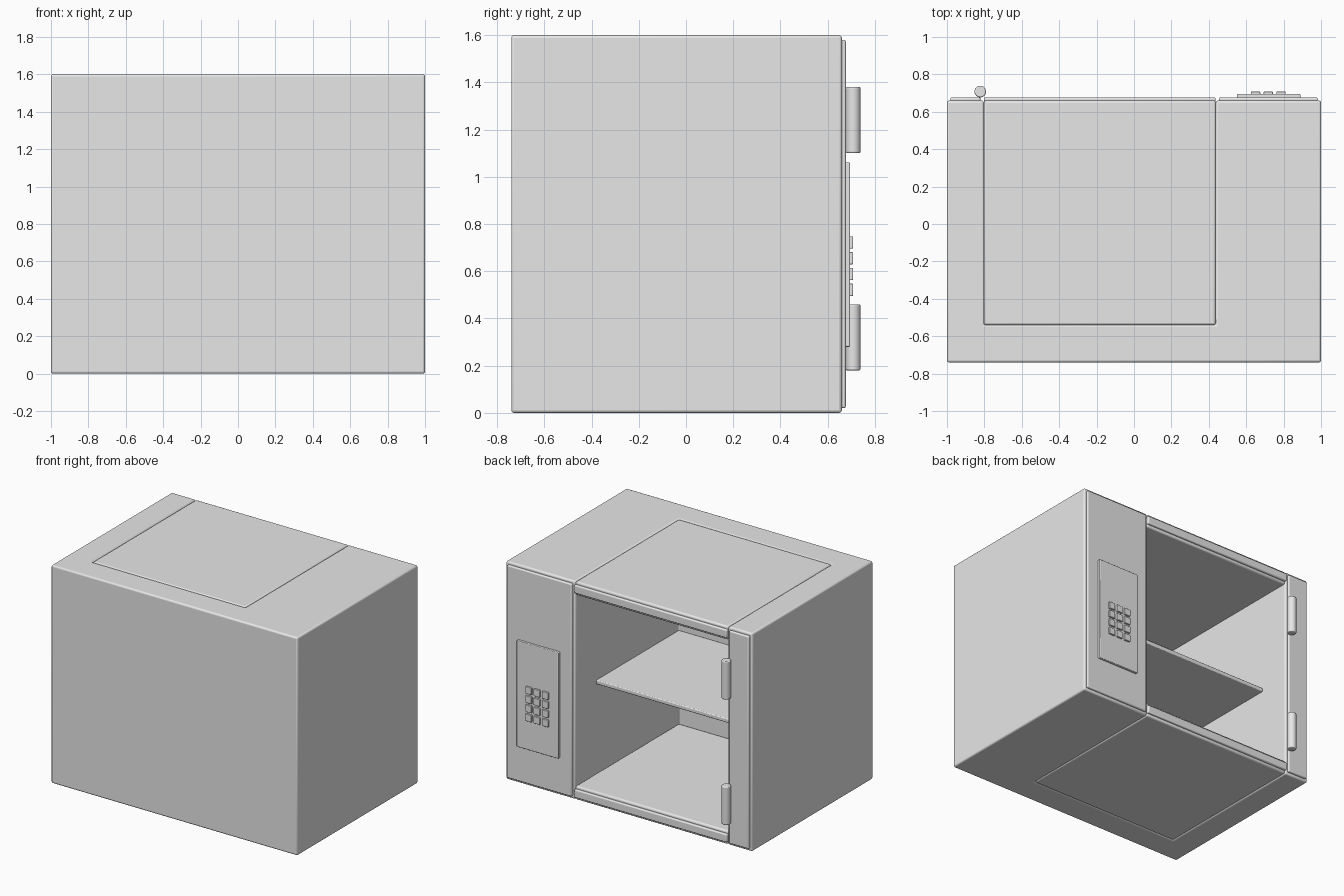
import bpy
import bmesh
import math
from mathutils import Vector

old = bpy.data.objects.get("Cube")
if old:
    bpy.data.objects.remove(old, do_unlink=True)

grey = bpy.data.materials.new("plain grey")
grey.use_nodes = True
COLOR = (0.8, 0.8, 0.8, 1)
grey.diffuse_color = COLOR
grey.node_tree.nodes["Principled BSDF"].inputs["Base Color"].default_value = COLOR


def finish(name, bm, bevel):
    bmesh.ops.recalc_face_normals(bm, faces=bm.faces)
    mesh = bpy.data.meshes.new(name)
    bm.to_mesh(mesh)
    bm.free()
    mesh.materials.append(grey)
    obj = bpy.data.objects.new(name, mesh)
    bpy.context.collection.objects.link(obj)
    mod = obj.modifiers.new("rounded edges", "BEVEL")
    mod.width = bevel
    mod.segments = 3
    mod.limit_method = "ANGLE"
    mod.angle_limit = math.radians(40)
    bpy.ops.object.select_all(action="DESELECT")
    obj.select_set(True)
    bpy.context.view_layer.objects.active = obj
    bpy.ops.object.shade_smooth_by_angle(angle=math.radians(35))
    return obj


def prism(name, outline, z0, z1, bevel):
    bm = bmesh.new()
    base = bm.faces.new([bm.verts.new((x, y, z0)) for x, y in outline])
    grown = bmesh.ops.extrude_face_region(bm, geom=[base])["geom"]
    bmesh.ops.translate(bm, vec=Vector((0, 0, z1 - z0)),
                        verts=[v for v in grown if isinstance(v, bmesh.types.BMVert)])
    return finish(name, bm, bevel)


def box(name, x, y, z, bevel):
    outline = [(x[0], y[0]), (x[1], y[0]), (x[1], y[1]), (x[0], y[1])]
    return prism(name, outline, z[0], z[1], bevel)


# Main dimensions
H = 1.6
BACK, FACE, TRIM = -0.74, 0.66, 0.677
LEFT, RIGHT = 0.437, -0.803     # chamber side walls
DEEP = -0.54                    # chamber rear wall

# Side walls and rear wall in one piece
prism("safe_body", [(-1, BACK), (1, BACK), (1, FACE), (LEFT, FACE), (LEFT, DEEP),
                    (RIGHT, DEEP), (RIGHT, FACE), (-1, FACE)], 0, H, 0.012)

# Roof and floor slabs, each with its trim strip
for name, z0 in (("floor", 0), ("roof", H - 0.1)):
    box(name + "_slab", (RIGHT, LEFT), (DEEP, FACE), (z0, z0 + 0.1), 0.012)
    box(name + "_trim", (RIGHT, LEFT), (FACE - 0.01, TRIM), (z0 + 0.02, z0 + 0.08), 0.008)

# Trim plates on the side walls
box("control_side_trim", (LEFT + 0.018, 0.982), (FACE - 0.01, TRIM), (0.02, H - 0.02), 0.008)
box("hinge_side_trim", (-0.982, RIGHT - 0.018), (FACE - 0.01, TRIM), (0.02, H - 0.02), 0.008)

# Inner shelf
box("shelf", (RIGHT, LEFT), (DEEP, 0.42), (0.755, 0.785), 0.006)

# Control panel with its keys
box("control_panel", (0.55, 0.89), (TRIM - 0.01, 0.695), (0.28, 1.06), 0.005)
for col in range(3):
    for row in range(4):
        x, z = 0.625 + 0.068 * col, 0.495 + 0.067 * row
        box(f"key_{row}_{col}", (x, x + 0.05), (0.69, 0.708), (z, z + 0.052), 0.004)

# Hinge pins
for name, z in (("lower_hinge", 0.32), ("upper_hinge", 1.24)):
    bm = bmesh.new()
    bmesh.ops.create_cone(bm, cap_ends=True, segments=32, radius1=0.031, radius2=0.031, depth=0.28)
    bmesh.ops.translate(bm, vec=(-0.822, 0.708, z), verts=bm.verts)
    finish(name, bm, 0.006)
